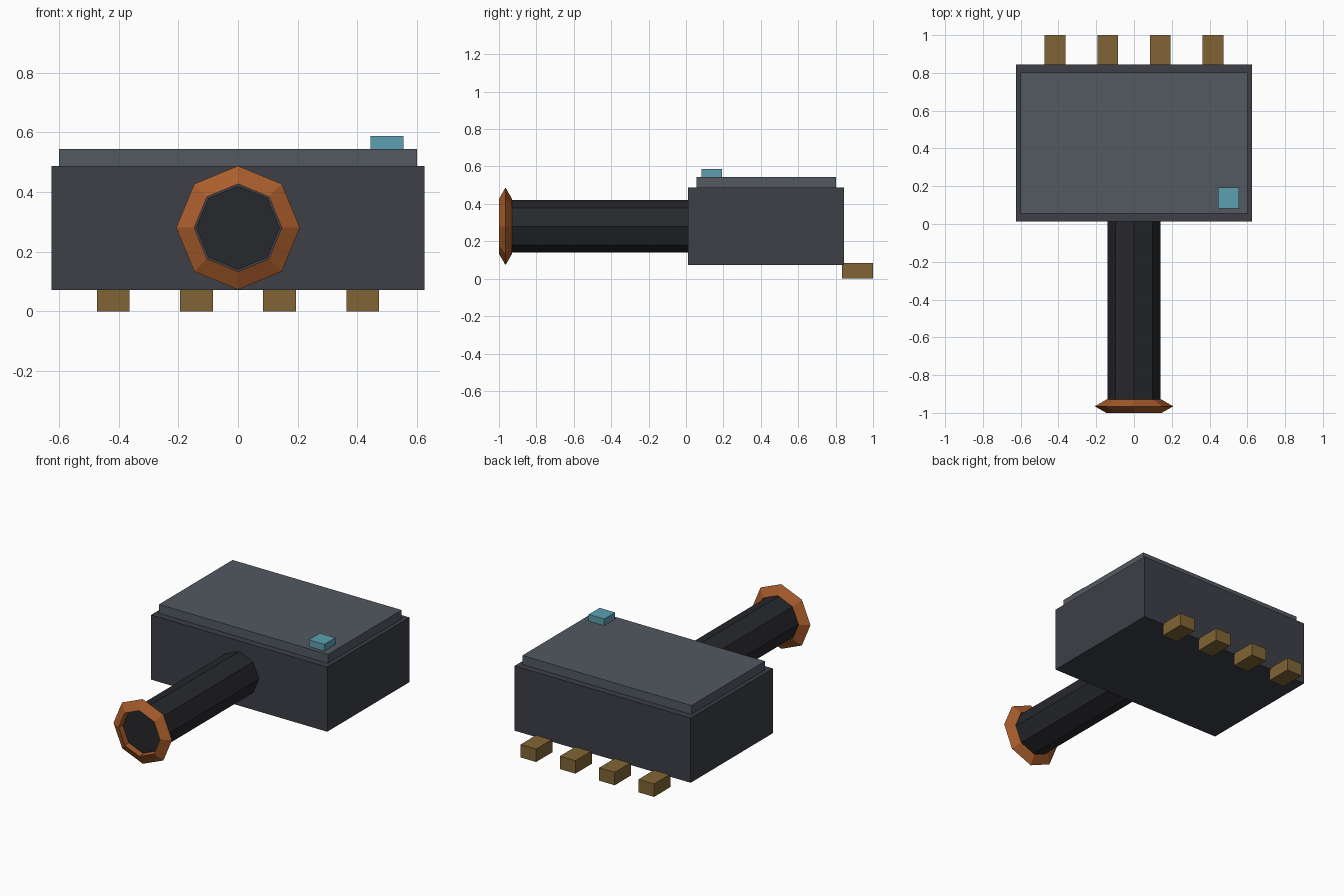
import bpy
from math import pi

if "Cube" in bpy.data.objects:
    bpy.data.objects.remove(bpy.data.objects["Cube"])


def material(name, rgb):
    m = bpy.data.materials.new(name)
    m.diffuse_color = (*rgb, 1)
    m.use_nodes = True
    m.node_tree.nodes["Principled BSDF"].inputs["Base Color"].default_value = m.diffuse_color
    return m


def name_part(name, mat):
    ob = bpy.context.object
    ob.name = name
    ob.data.materials.append(mat)
    return ob


def box(name, lo, hi, mat):
    centre = [(a + b) / 2 for a, b in zip(lo, hi)]
    bpy.ops.mesh.primitive_cube_add(size=1, location=centre)
    ob = name_part(name, mat)
    ob.scale = [b - a for a, b in zip(lo, hi)]
    bpy.ops.object.transform_apply(location=False, rotation=False, scale=True)
    return ob


case = material("case_dark", (0.047, 0.05, 0.063))
plate = material("plate_grey", (0.085, 0.1, 0.117))
black = material("barrel_black", (0.02, 0.021, 0.025))
copper = material("copper", (0.40, 0.11, 0.025))
brass = material("brass", (0.22, 0.13, 0.035))
teal = material("teal", (0.11, 0.35, 0.44))

# Housing, top plate and indicator
box("housing", (-0.625, 0.012, 0.072), (0.625, 0.845, 0.487), case)
box("top_plate", (-0.6, 0.056, 0.48), (0.6, 0.802, 0.544), plate)
box("indicator", (0.445, 0.082, 0.535), (0.555, 0.193, 0.587), teal)

# Octagonal barrel, end recessed inside the ring
front, back = -0.965, 0.04
bpy.ops.mesh.primitive_cylinder_add(vertices=8, radius=0.14, depth=back - front,
                                    location=(0, (front + back) / 2, 0.28),
                                    rotation=(pi / 2, 0, 0))
name_part("barrel", black)

# Muzzle ring with a triangular section
bpy.ops.mesh.primitive_torus_add(major_segments=8, minor_segments=3,
                                 major_radius=0.167, minor_radius=0.0405,
                                 location=(0, -0.965, 0.28),
                                 rotation=(pi / 2, 0, 0))
name_part("barrel_ring", copper)

# Row of contact pins along the lower back edge
for i in range(4):
    x = (i - 1.5) * 0.279
    box(f"pin_{i + 1}", (x - 0.055, 0.834, 0), (x + 0.055, 1.0, 0.083), brass)
